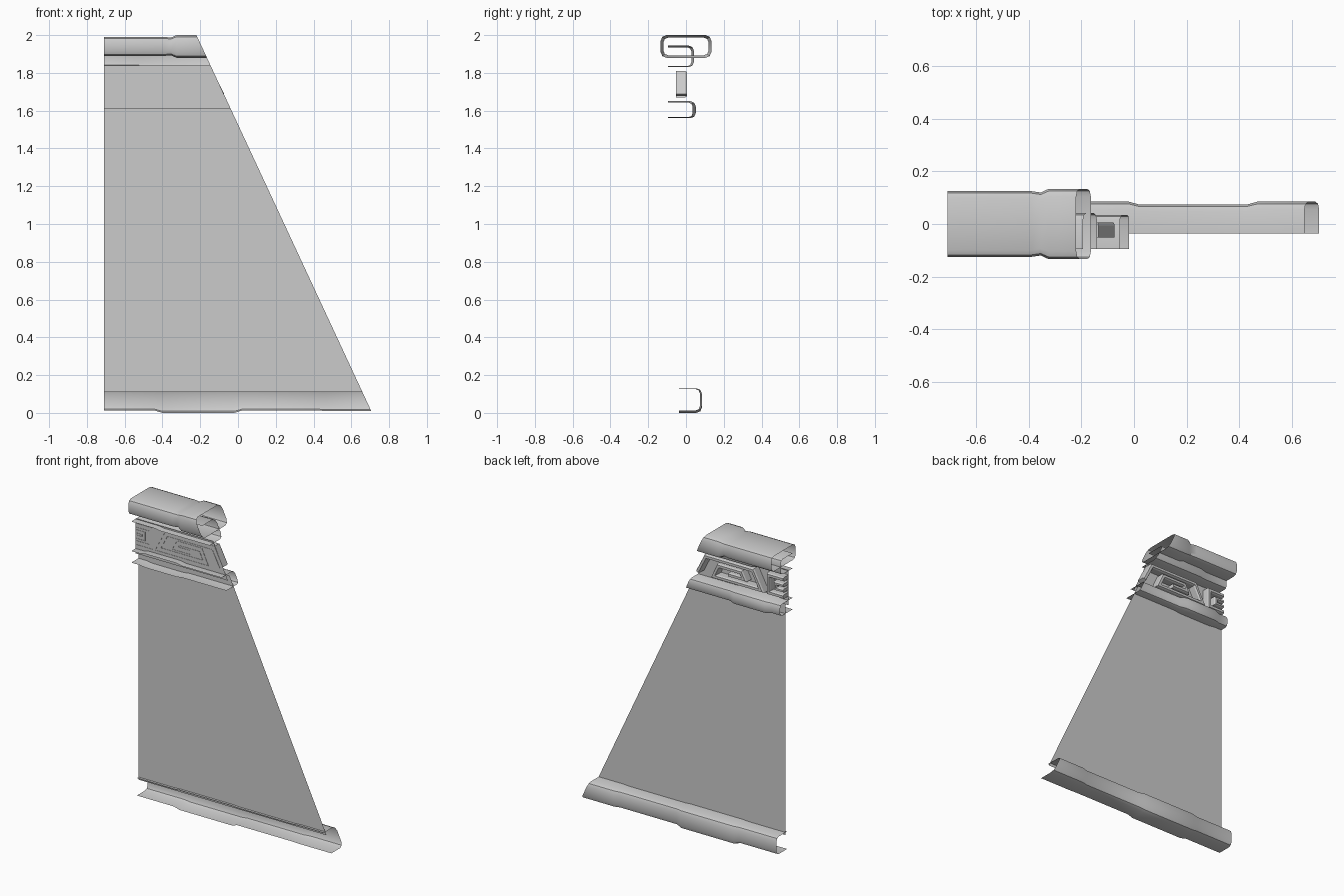
import bpy, bmesh, math
from mathutils import Vector

if "Cube" in bpy.data.objects:
    bpy.data.objects.remove(bpy.data.objects["Cube"])

LEFT = -0.71


def slant(z):
    """x of the sloping right-hand edge at height z"""
    return 0.71 - 0.465 * z


def make(name, verts, faces, smooth=False):
    me = bpy.data.meshes.new(name)
    me.from_pydata(verts, [], faces)
    bm = bmesh.new()
    bm.from_mesh(me)
    bmesh.ops.recalc_face_normals(bm, faces=bm.faces)
    bm.to_mesh(me)
    bm.free()
    ob = bpy.data.objects.new(name, me)
    bpy.context.collection.objects.link(ob)
    if smooth:
        bpy.ops.object.select_all(action='DESELECT')
        ob.select_set(True)
        bpy.context.view_layer.objects.active = ob
        bpy.ops.object.shade_smooth_by_angle(angle=math.radians(35))
    return ob


def corner(cy, cz, r, a0):
    """three points of a rounded corner"""
    return [(cy + r * math.cos(math.radians(a0 - a)),
             cz + r * math.sin(math.radians(a0 - a))) for a in (0, 45, 90)]


def channel(front, back, z0, z1, r):
    """C-shaped section, open to the front"""
    return ([(front, z1)] + corner(back - r, z1 - r, r, 90)
            + corner(back - r, z0 + r, r, 0) + [(front, z0)])


def ring(half, z0, z1, r):
    """closed rounded rectangle section"""
    return (corner(half - r, z1 - r, r, 90) + corner(half - r, z0 + r, r, 0)
            + corner(r - half, z0 + r, r, -90) + corner(r - half, z1 - r, r, 180))


def loft(name, stations, closed=False):
    """skin sections along x; x=None means cut on the slanted edge"""
    verts, faces = [], []
    n = len(stations[0][1])
    for x, prof in stations:
        verts += [(slant(z) if x is None else x, y, z) for y, z in prof]
    for i in range(len(stations) - 1):
        for j in range(n if closed else n - 1):
            k = (j + 1) % n
            faces.append((i * n + j, i * n + k, (i + 1) * n + k, (i + 1) * n + j))
    return make(name, verts, faces, True)


def panel(name, y, z0, z1):
    return make(name, [(LEFT, y, z0), (slant(z0), y, z0), (slant(z1), y, z1), (LEFT, y, z1)],
                [(0, 1, 2, 3)])


def offset(path, w):
    """mitred left and right outlines of a polyline"""
    pts = [Vector(p) for p in path]
    out = []
    for i, p in enumerate(pts):
        dirs = []
        if i:
            dirs.append((p - pts[i - 1]).normalized())
        if i < len(pts) - 1:
            dirs.append((pts[i + 1] - p).normalized())
        nrm = [Vector((-d.y, d.x)) for d in dirs]
        m = sum(nrm, Vector((0, 0))).normalized()
        m *= w / m.dot(nrm[0])
        out.append((p + m, p - m))
    return out


def relief(name, path, base=-0.052, top=0.005, w=0.013):
    """raised bar with bevelled rim following a path on the back of the panel"""
    rows = [(offset(path, w), base), (offset(path, w), top - 0.01), (offset(path, w - 0.005), top)]
    verts, faces = [], []
    for i in range(len(path)):
        for s, order in ((0, (0, 1, 2)), (1, (2, 1, 0))):
            for k in order:
                q = rows[k][0][i][s]
                verts.append((q.x, rows[k][1], q.y))
    for i in range(len(path) - 1):
        for j in range(5):
            a = i * 6 + j
            faces.append((a, a + 1, a + 7, a + 6))
    e = (len(path) - 1) * 6
    faces += [tuple(range(6)), tuple(range(e, e + 6))]
    return make(name, verts, faces)


# cloth: long lower panel and short decorated upper panel
panel("lower_panel", -0.02, 0.11, 1.63)
panel("upper_panel", -0.05, 1.61, 1.84)

# hem along the bottom, with thicker stretches
thick = channel(-0.037, 0.085, 0.0, 0.13, 0.03)
thin = channel(-0.037, 0.074, 0.012, 0.127, 0.025)
end = channel(-0.037, 0.085, 0.01, 0.13, 0.03)
loft("bottom_hem", [(LEFT, thin), (-0.44, thin), (-0.40, thick), (-0.02, thick),
                    (0.02, thin), (0.43, thin), (0.47, end), (None, end)])

# trim below the key pattern
thick = channel(-0.095, 0.052, 1.56, 1.65, 0.028)
thin = channel(-0.095, 0.035, 1.566, 1.642, 0.02)
loft("middle_trim", [(LEFT, thin), (-0.65, thin), (-0.61, thick), (-0.38, thick),
                     (-0.34, thin), (None, thin)])

# trim above the key pattern, tucked under the belt
thick = channel(-0.095, 0.042, 1.83, 1.945, 0.028)
thin = channel(-0.095, 0.028, 1.836, 1.935, 0.02)
loft("upper_trim", [(LEFT, thin), (-0.54, thin), (-0.50, thick), (None, thick)])

# belt tube with a wider end
narrow = ring(0.125, 1.89, 1.99, 0.026)
waist = ring(0.12, 1.893, 1.987, 0.026)
wide = ring(0.134, 1.88, 2.0, 0.03)
loft("belt", [(LEFT, narrow), (-0.39, narrow), (-0.355, waist), (-0.325, wide), (None, wide)],
     closed=True)

# raised meander pattern
relief("key_spiral", [(-0.085, 1.683), (-0.143, 1.797), (-0.485, 1.797), (-0.545, 1.683),
                      (-0.20, 1.683), (-0.235, 1.76), (-0.40, 1.76), (-0.42, 1.722),
                      (-0.31, 1.722)])
relief("key_centre_outer", [(-0.71, 1.797), (-0.60, 1.797), (-0.60, 1.683), (-0.71, 1.683)])
relief("key_centre_inner", [(-0.71, 1.757), (-0.65, 1.757), (-0.65, 1.722), (-0.71, 1.722)],
       w=0.011)
